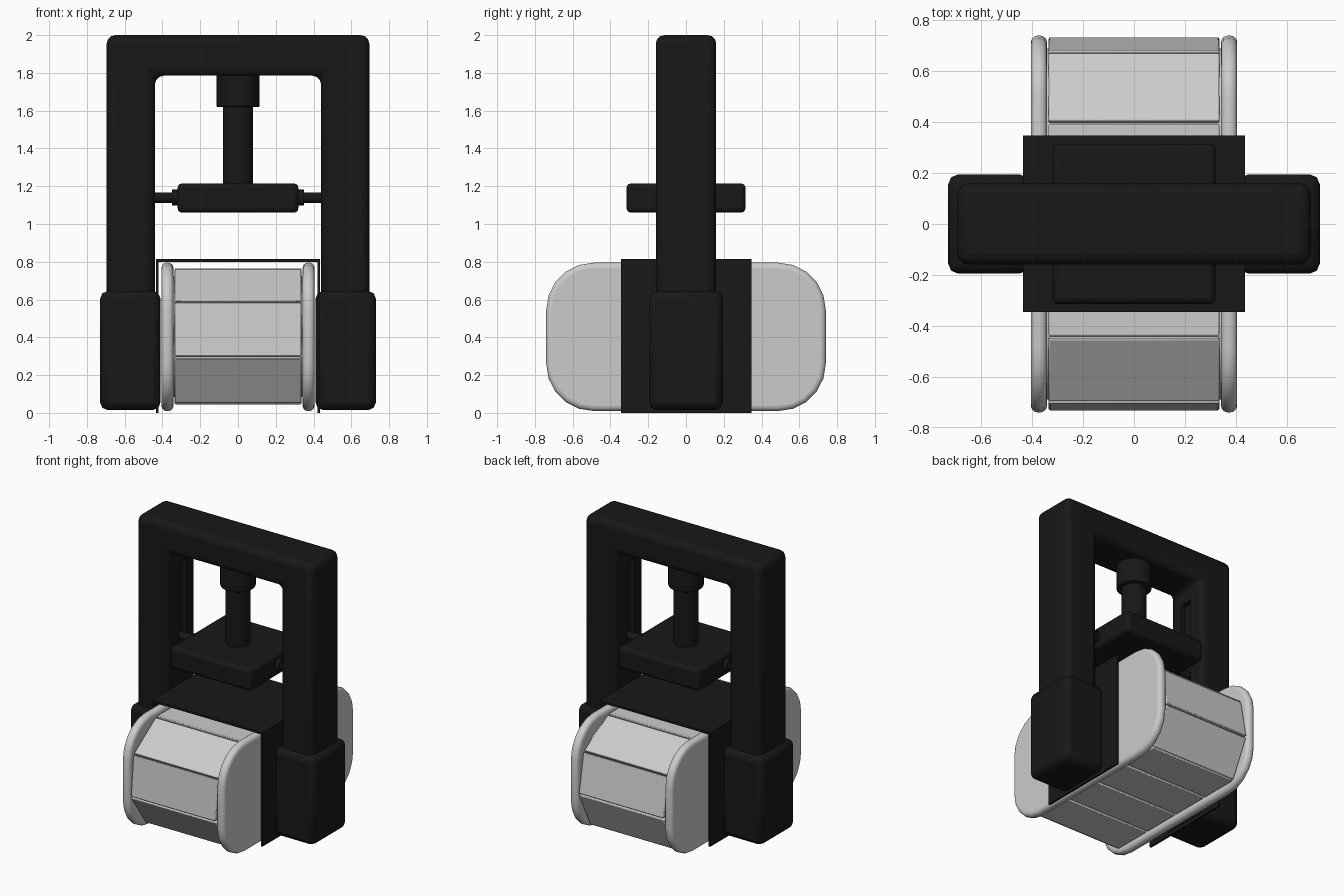
import bpy, bmesh, math
from mathutils import Vector

if "Cube" in bpy.data.objects:
    bpy.data.objects.remove(bpy.data.objects["Cube"])

black = bpy.data.materials.new("black_paint")
black.diffuse_color = (0.009, 0.009, 0.009, 1)
black.use_nodes = True
black.node_tree.nodes["Principled BSDF"].inputs["Base Color"].default_value = black.diffuse_color


def finish(name, bm, mat=None, bevel=0, seg=3, angle=30):
    bmesh.ops.recalc_face_normals(bm, faces=bm.faces)
    me = bpy.data.meshes.new(name)
    bm.to_mesh(me)
    bm.free()
    ob = bpy.data.objects.new(name, me)
    bpy.context.collection.objects.link(ob)
    if mat:
        me.materials.append(mat)
    if bevel:
        m = ob.modifiers.new("bevel", 'BEVEL')
        m.width, m.segments = bevel, seg
        m.limit_method, m.angle_limit = 'ANGLE', math.radians(angle)
    bpy.ops.object.select_all(action='DESELECT')
    ob.select_set(True)
    bpy.context.view_layer.objects.active = ob
    bpy.ops.object.shade_smooth_by_angle(angle=math.radians(35))
    return ob


def add_prism(bm, pts, axis, a, b):
    """Extrude a 2D outline along x (pts are y,z) or y (pts are x,z)."""
    def co(p, d):
        return (d, p[0], p[1]) if axis == 'x' else (p[0], d, p[1])
    lo = [bm.verts.new(co(p, a)) for p in pts]
    hi = [bm.verts.new(co(p, b)) for p in pts]
    bm.faces.new(lo)
    bm.faces.new(hi[::-1])
    n = len(pts)
    for i in range(n):
        j = (i + 1) % n
        bm.faces.new((lo[i], hi[i], hi[j], lo[j]))


def prism(name, pts, axis, a, b, **kw):
    bm = bmesh.new()
    add_prism(bm, pts, axis, a, b)
    return finish(name, bm, **kw)


def box(name, x0, x1, y0, y1, z0, z1, **kw):
    return prism(name, [(x0, z0), (x1, z0), (x1, z1), (x0, z1)], 'y', y0, y1, **kw)


def cylinder(name, r, start, end, verts=32, **kw):
    s, e = Vector(start), Vector(end)
    bm = bmesh.new()
    bmesh.ops.create_cone(bm, cap_ends=True, segments=verts, radius1=r, radius2=r,
                          depth=(e - s).length)
    bm.transform((e - s).to_track_quat('Z', 'Y').to_matrix().to_4x4())
    bmesh.ops.translate(bm, verts=bm.verts, vec=(s + e) / 2)
    return finish(name, bm, **kw)


def rounded_rect(hy, z0, z1, r, n=5):
    pts = []
    for k, (cy, cz) in enumerate([(hy - r, z1 - r), (r - hy, z1 - r),
                                  (r - hy, z0 + r), (hy - r, z0 + r)]):
        for i in range(n + 1):
            t = math.pi / 2 * (k + i / n)
            pts.append((cy + r * math.cos(t), cz + r * math.sin(t)))
    return pts


# Upright portal frame
frame = prism("portal_frame", [(-.695, .1), (-.695, 2), (.695, 2), (.695, .1),
                               (.44, .1), (.44, 1.785), (-.44, 1.785), (-.44, .1)],
              'y', -.16, .16, mat=black, bevel=.045)

# Guide slots on the inner leg faces
for side in (-1, 1):
    slot = box("slot_cutter", min(side * .41, side * .47), max(side * .41, side * .47),
               -.045, .045, .95, 1.68)
    slot.hide_render = True
    slot.hide_set(True)
    m = frame.modifiers.new("slot", 'BOOLEAN')
    m.operation, m.object, m.solver = 'DIFFERENCE', slot, 'EXACT'

for side, label in ((-1, "left"), (1, "right")):
    # Heavy foot sleeve around each leg
    xs = sorted((side * .41, side * .73))
    box(label + "_foot", xs[0], xs[1], -.195, .195, .015, .645,
        mat=black, bevel=.04, seg=2)
    # Guide pin and its collar
    cylinder(label + "_guide_pin", .028, (side * .28, 0, 1.14), (side * .465, 0, 1.14), 16, mat=black)
    cylinder(label + "_pin_collar", .042, (side * .28, 0, 1.14), (side * .35, 0, 1.14), 16, mat=black)
    # End panel of the conveyor
    xs = sorted((side * .342, side * .405))
    prism(label + "_conveyor_side", rounded_rect(.74, .01, .795, .25), 'x', xs[0], xs[1],
          bevel=.027, seg=4, angle=60)

# Piston and press plate
cylinder("piston_collar", .115, (0, 0, 1.62), (0, 0, 1.81), mat=black, bevel=.006, seg=2)
cylinder("piston_rod", .08, (0, 0, 1.18), (0, 0, 1.65), mat=black)
box("press_plate", -.32, .32, -.315, .315, 1.06, 1.215, mat=black, bevel=.025)

# Thin sheet hood over the conveyor
prism("hood", [(-.435, 0), (-.435, .815), (.435, .815), (.435, 0),
               (.422, 0), (.422, .8), (-.422, .8), (-.422, 0)],
      'y', -.345, .348, mat=black)

# Conveyor core behind the slats
prism("conveyor_core", rounded_rect(.69, .085, .725, .3), 'x', -.345, .345)

# Belt slats running round the loop
ends = [(-.447, .765, 3), (.40, .765, 1), (.68, .605, 1), (.735, .315, 1), (.60, .045, 4),
        (-.56, .045, 1), (-.733, .292, 1), (-.704, .592, 1)]
joints = []
for i, (y, z, count) in enumerate(ends):
    ny, nz, _ = ends[(i + 1) % len(ends)]
    for k in range(count):
        joints.append(Vector((y, z)).lerp(Vector((ny, nz)), k / count))
bm = bmesh.new()
for i, p in enumerate(joints):
    q = joints[(i + 1) % len(joints)]
    d = (q - p).normalized()
    inward = Vector((d.y, -d.x)) * .035
    a, b = p + d * .007, q - d * .007
    add_prism(bm, [a, b, b + inward - d * .008, a + inward + d * .008], 'x', -.335, .335)
finish("belt_slats", bm, bevel=.006, seg=2)
